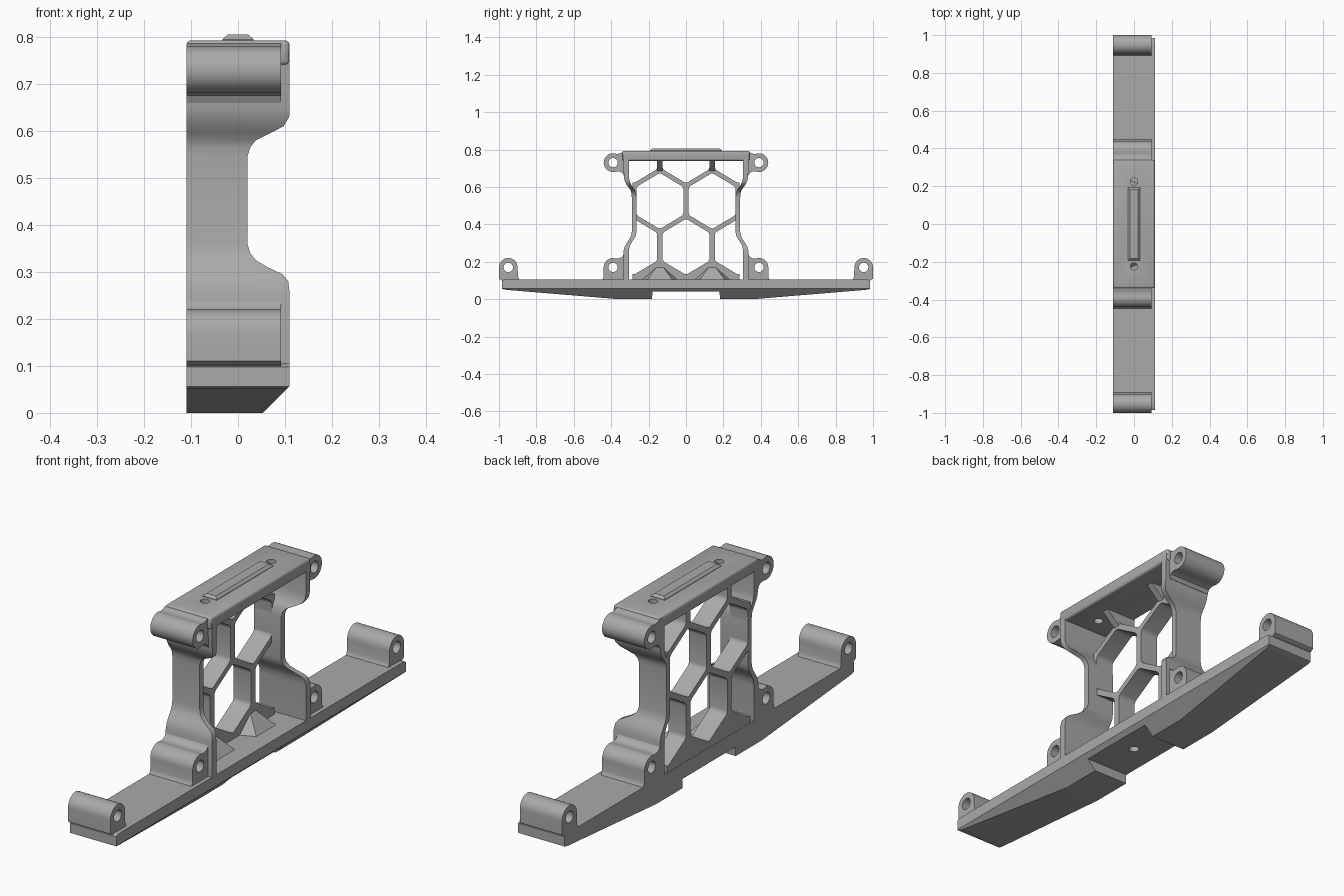
import bpy, bmesh, math
from mathutils import Matrix, Vector

if "Cube" in bpy.data.objects:
    bpy.data.objects.remove(bpy.data.objects["Cube"], do_unlink=True)

grey = bpy.data.materials.new("matte_grey")
grey.use_nodes = True
grey.diffuse_color = (0.4, 0.4, 0.4, 1)
grey.node_tree.nodes["Principled BSDF"].inputs["Base Color"].default_value = (0.4, 0.4, 0.4, 1)

BACK, FRONT = -0.11, 0.11      # x limits of the whole bracket
HEX_ROWS = ((0.525, (-0.14, 0.14)), (0.28, (-0.28, 0, 0.28)), (0.77, (-0.28, 0, 0.28)))


def finish(name, bm, smooth=True):
    bmesh.ops.recalc_face_normals(bm, faces=bm.faces)
    mesh = bpy.data.meshes.new(name)
    bm.to_mesh(mesh)
    bm.free()
    mesh.materials.append(grey)
    ob = bpy.data.objects.new(name, mesh)
    bpy.context.collection.objects.link(ob)
    bpy.ops.object.select_all(action="DESELECT")
    ob.select_set(True)
    bpy.context.view_layer.objects.active = ob
    if smooth:
        bpy.ops.object.shade_smooth_by_angle(angle=math.radians(35))
    return ob


def loft(name, rings):
    """Skin a list of equal-length point rings and cap both ends."""
    bm = bmesh.new()
    loops = [[bm.verts.new(p) for p in ring] for ring in rings]
    n = len(loops[0])
    for a, b in zip(loops, loops[1:]):
        for i in range(n):
            bm.faces.new((a[i], a[(i + 1) % n], b[(i + 1) % n], b[i]))
    bm.faces.new(loops[0])
    bm.faces.new(loops[-1])
    return finish(name, bm)


def extrude_x(name, profile, x0, x1):
    return loft(name, [[(x, y, z) for y, z in profile] for x in (x0, x1)])


def box(name, x, y, z, bevel=0):
    bm = bmesh.new()
    bmesh.ops.create_cube(bm, size=1)
    for v in bm.verts:
        v.co = [r[0] if c < 0 else r[1] for c, r in zip(v.co, (x, y, z))]
    if bevel:
        bmesh.ops.bevel(bm, geom=bm.edges[:], offset=bevel, segments=3,
                        profile=0.5, affect="EDGES")
    return finish(name, bm)


def cylinders(name, centres, radius, depth, axis):
    bm = bmesh.new()
    turn = Matrix.Rotation(math.pi / 2, 4, "Y") if axis == "X" else Matrix()
    for c in centres:
        bmesh.ops.create_cone(bm, cap_ends=True, segments=24, radius1=radius, radius2=radius,
                              depth=depth, matrix=Matrix.Translation(c) @ turn)
    return finish(name, bm)


def hull(name, points):
    bm = bmesh.new()
    for p in points:
        bm.verts.new(p)
    bmesh.ops.convex_hull(bm, input=bm.verts[:])
    return finish(name, bm, False)


def cut(ob, cutter):
    cutter.hide_render = True
    mod = ob.modifiers.new("cut", "BOOLEAN")
    mod.operation, mod.solver, mod.object = "DIFFERENCE", "EXACT", cutter
    bpy.ops.object.select_all(action="DESELECT")
    bpy.context.view_layer.objects.active = ob
    ob.select_set(True)
    bpy.ops.object.modifier_apply(modifier=mod.name)
    bpy.data.objects.remove(cutter, do_unlink=True)
    bpy.ops.object.shade_smooth_by_angle(angle=math.radians(35))


# Base beam: chamfered keel that tapers to the ends, notched in the middle
def beam_section(y, low, top=0.105):
    edge = 0.057
    return [(BACK, y, top), (FRONT, y, top), (FRONT, y, edge),
            (FRONT - (edge - low), y, low), (BACK, y, low)]


half = [(0.18, 0.04), (0.181, 0), (0.36, 0), (0.42, 0.005), (0.95, 0.049), (0.975, 0.052)]
stations = [(-y, z) for y, z in reversed(half)] + half
rings = [beam_section(-0.985, 0.056, 0.098)]
rings += [beam_section(y, z) for y, z in stations]
rings.append(beam_section(0.985, 0.056, 0.098))
beam = loft("base_beam", rings)
cut(beam, cylinders("hole_cutter", [(0, 0, 0.04)], 0.02, 0.07, "Z"))

# Top plate with two bolt holes and a raised rail
plate = box("top_plate", (BACK, FRONT), (-0.34, 0.34), (0.74, 0.793), 0.01)
cut(plate, cylinders("hole_cutter", [(0, s * 0.225, 0.77) for s in (-1, 1)], 0.019, 0.2, "Z"))
loft("top_rail", [[(sx * w, sy * (0.16 + w), z) for sx, sy in ((-1, -1), (1, -1), (1, 1), (-1, 1))]
                  for w, z in ((0.033, 0.788), (0.033, 0.795), (0.022, 0.805))])

# Side walls: height, outer y, inner y, front x
wall_rows = [
    (0.10, 0.335, 0.305, 0.11), (0.255, 0.335, 0.305, 0.11), (0.28, 0.328, 0.302, 0.107),
    (0.295, 0.32, 0.295, 0.095), (0.31, 0.31, 0.287, 0.063), (0.325, 0.3, 0.276, 0.038),
    (0.34, 0.294, 0.268, 0.026), (0.36, 0.29, 0.265, 0.02), (0.545, 0.29, 0.265, 0.02),
    (0.565, 0.291, 0.268, 0.026), (0.58, 0.295, 0.272, 0.038), (0.595, 0.305, 0.28, 0.068),
    (0.61, 0.316, 0.292, 0.097), (0.63, 0.327, 0.301, 0.109), (0.65, 0.332, 0.305, 0.11),
    (0.77, 0.336, 0.305, 0.11)]
for s, side in ((-1, "front"), (1, "back")):
    loft(side + "_wall", [[(BACK, s * o, z), (x, s * o, z), (x, s * i, z), (BACK, s * i, z)]
                          for z, o, i, x in wall_rows])

# Honeycomb panel: one sheet with rounded hexagon openings
panel = box("honeycomb_panel", (BACK + 0.001, -0.025), (-0.285, 0.285), (0.10, 0.75))
bm = bmesh.new()
for z, row in HEX_ROWS:
    for y in row:
        corners = [bm.verts.new((-0.2, y + 0.145 * math.sin(k * math.pi / 3),
                                 z + 0.15 * math.cos(k * math.pi / 3))) for k in range(6)]
        bm.faces.new(corners)
solid = bmesh.ops.extrude_face_region(bm, geom=bm.faces[:])
bmesh.ops.translate(bm, vec=Vector((0.3, 0, 0)),
                    verts=[g for g in solid["geom"] if isinstance(g, bmesh.types.BMVert)])
long_edges = [e for e in bm.edges if abs(e.verts[0].co.x - e.verts[1].co.x) > 0.1]
bmesh.ops.bevel(bm, geom=long_edges, offset=0.012, segments=3, profile=0.5, affect="EDGES")
cut(panel, finish("hex_cutter", bm))

# Gussets bracing the panel against the floor and the top plate
for s in (-1, 1):
    y = s * 0.14
    hull("floor_gusset", [(-0.03, y - 0.015, 0.175), (-0.03, y + 0.015, 0.175),
                          (-0.03, y - 0.1, 0.1), (-0.03, y + 0.1, 0.1),
                          (0.04, y - 0.07, 0.1), (0.04, y + 0.07, 0.1)])
    hull("top_gusset", [(x, y + w, z) for w in (-0.015, 0.015)
                        for x, z in ((-0.03, 0.68), (-0.03, 0.745), (0.04, 0.745))])


# Pivot lugs: rounded barrel on a foot, bored lengthwise
def lug(name, s, cy, cz, tail):
    arc = [(cy + 0.05 * math.cos(a), cz + 0.05 * math.sin(a))
           for a in (math.radians(tail[0] + k * (tail[1] - tail[0]) / 16) for k in range(17))]
    profile = [(s * y, z) for y, z in arc + tail[2]]
    ob = extrude_x(name, profile, BACK, 0.092)
    cut(ob, cylinders("bore_cutter", [(0, s * cy, cz)], 0.025, 0.5, "X"))


for s, side in ((-1, "front"), (1, "back")):
    lug(side + "_end_lug", s, 0.95, 0.17,
        (0, 180, [(0.899, 0.125), (0.896, 0.112), (0.888, 0.1), (0.985, 0.1), (1.0, 0.11)]))
    lug(side + "_lower_lug", s, 0.39, 0.17,
        (0, 110, [(0.355, 0.219), (0.342, 0.226), (0.335, 0.237), (0.32, 0.237), (0.32, 0.1),
                  (0.452, 0.1), (0.443, 0.112), (0.44, 0.125)]))
    lug(side + "_upper_lug", s, 0.39, 0.73,
        (-110, 110, [(0.355, 0.778), (0.34, 0.786), (0.32, 0.786), (0.32, 0.66),
                     (0.334, 0.66), (0.342, 0.676), (0.355, 0.682)]))
